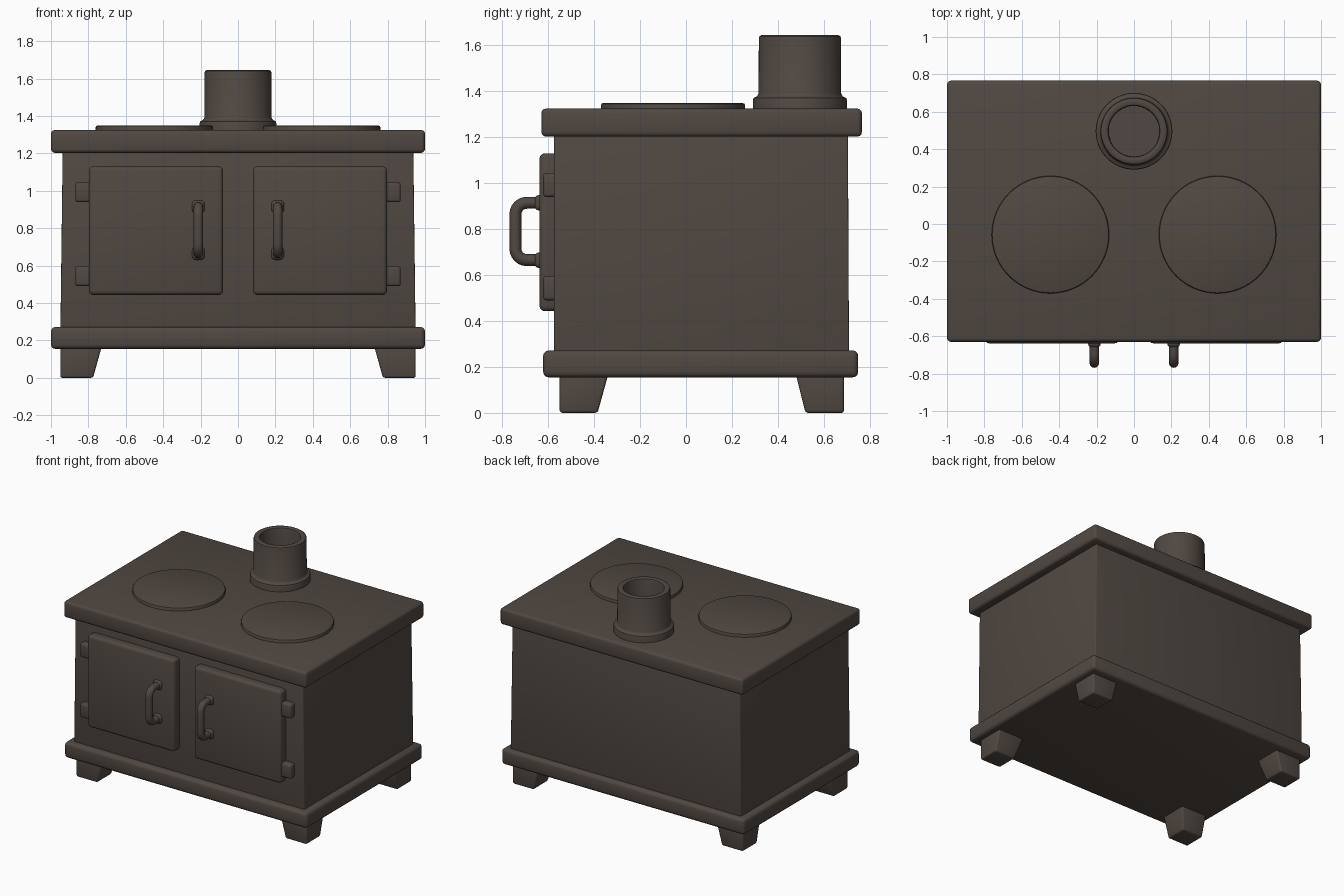
import bpy, bmesh, math

if "Cube" in bpy.data.objects:
    bpy.data.objects.remove(bpy.data.objects["Cube"])

iron = bpy.data.materials.new("dark cast iron")
iron.diffuse_color = (0.080, 0.064, 0.054, 1)
iron.use_nodes = True
iron.node_tree.nodes["Principled BSDF"].inputs["Base Color"].default_value = iron.diffuse_color


def finish(name, bm):
    bmesh.ops.recalc_face_normals(bm, faces=bm.faces)
    mesh = bpy.data.meshes.new(name)
    bm.to_mesh(mesh)
    bm.free()
    mesh.materials.append(iron)
    ob = bpy.data.objects.new(name, mesh)
    bpy.context.collection.objects.link(ob)
    bpy.ops.object.select_all(action='DESELECT')
    ob.select_set(True)
    bpy.context.view_layer.objects.active = ob
    bpy.ops.object.shade_smooth_by_angle(angle=math.radians(40))
    return ob


def block(name, low, high, z0, z1, bevel=0.0):
    """Box between two rectangles (x0, x1, y0, y1), with rounded edges."""
    bm = bmesh.new()
    rings = []
    for (x0, x1, y0, y1), z in ((low, z0), (high, z1)):
        rings.append([bm.verts.new((x, y, z)) for x, y in
                      ((x0, y0), (x1, y0), (x1, y1), (x0, y1))])
    a, b = rings
    bm.faces.new(a)
    bm.faces.new(b)
    for i in range(4):
        j = (i + 1) % 4
        bm.faces.new((a[i], a[j], b[j], b[i]))
    if bevel:
        bmesh.ops.recalc_face_normals(bm, faces=bm.faces)
        bmesh.ops.bevel(bm, geom=bm.edges[:], offset=bevel, segments=3,
                        profile=0.5, affect='EDGES', clamp_overlap=True)
    return finish(name, bm)


def lathe(name, profile, cx, cy, sides=64):
    """Revolve (radius, z) points about a vertical axis, closing both ends."""
    bm = bmesh.new()
    rings = [[bm.verts.new((cx + r * math.cos(2 * math.pi * i / sides),
                            cy + r * math.sin(2 * math.pi * i / sides), z))
              for i in range(sides)] for r, z in profile]
    for a, b in zip(rings, rings[1:]):
        for i in range(sides):
            j = (i + 1) % sides
            bm.faces.new((a[i], a[j], b[j], b[i]))
    bm.faces.new(rings[0])
    bm.faces.new(rings[-1])
    return finish(name, bm)


def handle(name, x):
    """Round bar bent into a D shape on the door front."""
    zc, half, y_out, rad = 0.79, 0.125, -0.743, 0.05
    path = [(-0.62, zc + half)]
    for sign in (1, -1):
        arc = []
        for k in range(7):
            t = math.pi / 2 * k / 6
            arc.append((y_out + rad - rad * math.sin(t),
                        zc + sign * (half - rad + rad * math.cos(t))))
        path += arc if sign == 1 else arc[::-1]
    path.append((-0.62, zc - half))
    cu = bpy.data.curves.new(name + "_path", 'CURVE')
    cu.dimensions = '3D'
    cu.bevel_depth = 0.026
    cu.bevel_resolution = 4
    cu.use_fill_caps = True
    sp = cu.splines.new('POLY')
    sp.points.add(len(path) - 1)
    for p, (y, z) in zip(sp.points, path):
        p.co = (x, y, z, 1)
    tmp = bpy.data.objects.new(name + "_path", cu)
    bpy.context.collection.objects.link(tmp)
    bpy.context.view_layer.update()
    mesh = bpy.data.meshes.new_from_object(
        tmp.evaluated_get(bpy.context.evaluated_depsgraph_get()))
    bpy.data.objects.remove(tmp)
    bm = bmesh.new()
    bm.from_mesh(mesh)
    bpy.data.meshes.remove(mesh)
    finish(name, bm)


# Oven body between base slab and cooktop
block("oven_body", (-0.95, 0.95, -0.575, 0.71), (-0.937, 0.937, -0.575, 0.705),
      0.22, 1.24, 0.006)
base = (-1, 1, -0.622, 0.75)
block("base_slab", base, base, 0.155, 0.272, 0.024)
top = (-1, 1, -0.63, 0.766)
block("cooktop", top, top, 1.203, 1.325, 0.02)

for s, side in ((-1, "left"), (1, "right")):
    def span(a, b):
        return tuple(sorted((s * a, s * b)))

    # Feet taper on their inner sides
    for end, lo, hi in (("front", (-0.55, -0.385), (-0.55, -0.335)),
                        ("back", (0.52, 0.688), (0.475, 0.688))):
        block(f"{end}_{side}_foot", span(0.95, 0.775) + lo,
              span(0.95, 0.725) + hi, 0.0, 0.18, 0.012)

    # Door with softened front edge and two hinges
    door = span(0.08, 0.797) + (-0.638, -0.55)
    block(f"{side}_door", door, door, 0.443, 1.13, 0.022)
    for z, level in ((0.543, "lower"), (0.992, "upper")):
        hinge = span(0.74, 0.87) + (-0.622, -0.55)
        block(f"{side}_{level}_hinge", hinge, hinge, z - 0.053, z + 0.053, 0.015)

    # Handle with a mounting collar at each end
    handle(f"{side}_handle", s * 0.212)
    for z, level in ((0.665, "lower"), (0.915, "upper")):
        collar = (s * 0.212 - 0.034, s * 0.212 + 0.034, -0.66, -0.61)
        block(f"{side}_{level}_handle_collar", collar, collar,
              z - 0.034, z + 0.034, 0.02)

    # Hot plate
    lathe(f"{side}_hot_plate", [(0.314, 1.30), (0.314, 1.34), (0.311, 1.346),
                                (0.304, 1.349)], s * 0.447, -0.057)

# Hollow flue pipe with a flange
lathe("flue_pipe", [(0.205, 1.30), (0.205, 1.362), (0.202, 1.371), (0.194, 1.375),
                    (0.187, 1.378), (0.180, 1.39), (0.179, 1.63), (0.176, 1.64),
                    (0.168, 1.645), (0.146, 1.645), (0.139, 1.641), (0.136, 1.632),
                    (0.135, 1.36)], 0, 0.496)
